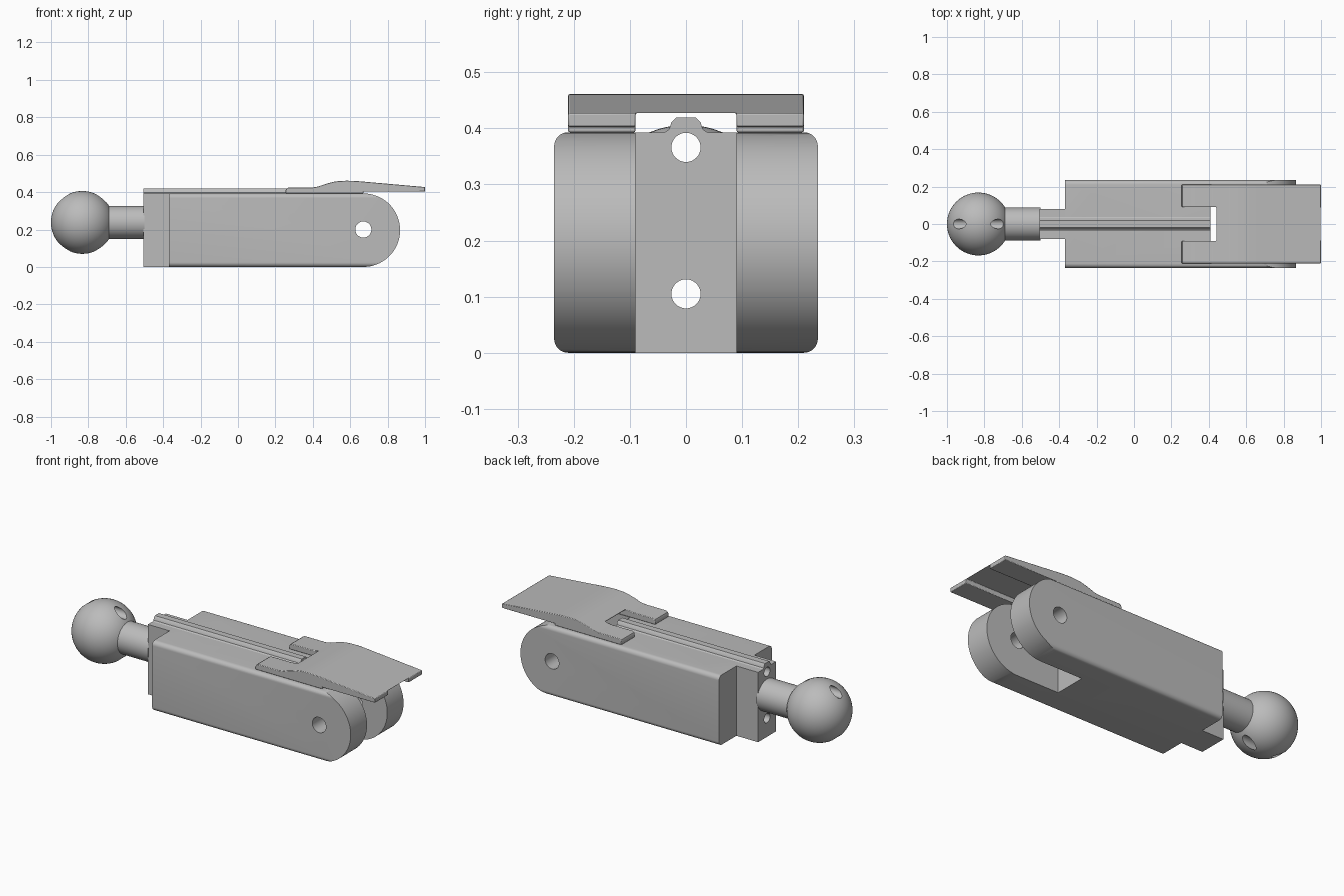
import bpy, bmesh, math
from mathutils import Matrix, Vector

cube = bpy.data.objects.get("Cube")
if cube:
    bpy.data.objects.remove(cube, do_unlink=True)

grey = bpy.data.materials.new("light grey")
grey.use_nodes = True
colour = (0.5, 0.5, 0.5, 1)
grey.diffuse_color = colour
grey.node_tree.nodes["Principled BSDF"].inputs["Base Color"].default_value = colour


def finish(name, bm):
    bmesh.ops.recalc_face_normals(bm, faces=bm.faces)
    mesh = bpy.data.meshes.new(name)
    bm.to_mesh(mesh)
    bm.free()
    mesh.materials.append(grey)
    ob = bpy.data.objects.new(name, mesh)
    bpy.context.collection.objects.link(ob)
    return ob


def extrude(name, points, axis, start, end):
    """Extrude an outline along x (points are y, z) or along y (points are x, z)."""
    bm = bmesh.new()
    place = (lambda a, b: (start, a, b)) if axis == 'X' else (lambda a, b: (a, start, b))
    face = bm.faces.new([bm.verts.new(place(a, b)) for a, b in points])
    move = (end - start, 0, 0) if axis == 'X' else (0, end - start, 0)
    geom = bmesh.ops.extrude_face_region(bm, geom=[face])["geom"]
    bmesh.ops.translate(bm, vec=move, verts=[g for g in geom if isinstance(g, bmesh.types.BMVert)])
    return finish(name, bm)


def rod(name, centre, radius, length, axis, sides=48):
    bm = bmesh.new()
    turn = Matrix.Rotation(math.pi / 2, 4, 'Y' if axis == 'X' else 'X')
    bmesh.ops.create_cone(bm, cap_ends=True, segments=sides, radius1=radius, radius2=radius,
                          depth=length, matrix=Matrix.Translation(centre) @ turn)
    return finish(name, bm)


def box(name, x, y, z):
    return extrude(name, [(y[0], z[0]), (y[1], z[0]), (y[1], z[1]), (y[0], z[1])], 'X', *x)


def arc(cx, cz, r, a0, a1, steps):
    return [(cx + r * math.cos(math.radians(a0 + (a1 - a0) * i / steps)),
             cz + r * math.sin(math.radians(a0 + (a1 - a0) * i / steps))) for i in range(steps + 1)]


def combine(ob, other, operation):
    mod = ob.modifiers.new(operation.lower(), 'BOOLEAN')
    mod.operation, mod.object, mod.solver = operation, other, 'EXACT'
    bpy.context.view_layer.objects.active = ob
    bpy.ops.object.modifier_apply(modifier=mod.name)


def smooth(ob):
    bpy.ops.object.select_all(action='DESELECT')
    ob.select_set(True)
    bpy.context.view_layer.objects.active = ob
    bpy.ops.object.shade_smooth_by_angle(angle=math.radians(30))


TOP, HALF, SLOT = 0.393, 0.235, 0.09
PIVOT_X, MID_Z = 0.67, TOP / 2

# Cutters
slot = box("slot_cutter", (0.41, 1.1), (-SLOT, SLOT), (-0.1, 0.427))
lever_gap = box("lever_gap_cutter", (0.1, 0.44), (-SLOT, SLOT), (0.3, 0.6))
pin = rod("pin_cutter", (PIVOT_X, 0, 0.2), 0.043, 1, 'Y')
bores = [rod("bore_cutter", (0, 0, z), 0.026, 3, 'X', 32) for z in (0.105, 0.366)]

# Housing: rounded bar crossed with a round-nosed side outline
r = 0.025
section = []
for cy, cz, a in ((1, 1, 0), (-1, 1, 90), (-1, -1, 180), (1, -1, 270)):
    section += arc(cy * (HALF - r), MID_Z + cz * (MID_Z - r), r, a, a + 90, 8)
housing = extrude("housing", section, 'X', -0.37, 1)
nose = extrude("nose_cutter", [(-0.6, TOP), (-0.6, 0)] + arc(PIVOT_X, MID_Z, MID_Z, -90, 90, 48),
               'Y', -0.4, 0.4)
combine(housing, nose, 'INTERSECT')
for cutter in [slot, pin] + bores:
    combine(housing, cutter, 'DIFFERENCE')

# Narrow end block and the ridge along the top
end_block = box("end_block", (-0.505, -0.37), (-0.08, 0.08), (0, TOP))
half_ridge = [(0.038, TOP), (0.03, 0.398), (0.026, 0.411), (0.018, 0.419)]
ridge = extrude("top_ridge", half_ridge + [(-y, z) for y, z in reversed(half_ridge)],
                'X', -0.505, 0.41)

# Ball stud
BALL = Vector((-0.832, 0, 0.238))
neck = rod("ball_neck", (-0.6, 0, BALL.z), 0.088, 0.2, 'X')
bm = bmesh.new()
bmesh.ops.create_uvsphere(bm, u_segments=64, v_segments=32, radius=0.168,
                          matrix=Matrix.Translation(BALL) @ Matrix.Rotation(math.pi / 2, 4, 'Y'))
ball = finish("ball", bm)
for cutter in bores:
    combine(end_block, cutter, 'DIFFERENCE')
    combine(ball, cutter, 'DIFFERENCE')

# Lever with two arms and a grooved underside
outline = [(0.255, TOP), (0.255, 0.41), (0.259, 0.419), (0.27, 0.425), (0.40, 0.425),
           (0.43, 0.43), (0.47, 0.444), (0.51, 0.455), (0.54, 0.459), (0.58, 0.461),
           (0.62, 0.46), (0.66, 0.457), (1, 0.427), (1, 0.403), (PIVOT_X, 0.403), (PIVOT_X, TOP)]
lever = extrude("lever", outline, 'Y', -0.21, 0.21)
combine(lever, lever_gap, 'DIFFERENCE')
combine(lever, slot, 'DIFFERENCE')
bevel = lever.modifiers.new("soft edges", 'BEVEL')
bevel.width, bevel.segments, bevel.angle_limit = 0.004, 2, math.radians(50)

for ob in (housing, end_block, ridge, neck, ball, lever):
    smooth(ob)

for cutter in [slot, lever_gap, pin, nose] + bores:
    bpy.data.objects.remove(cutter, do_unlink=True)
